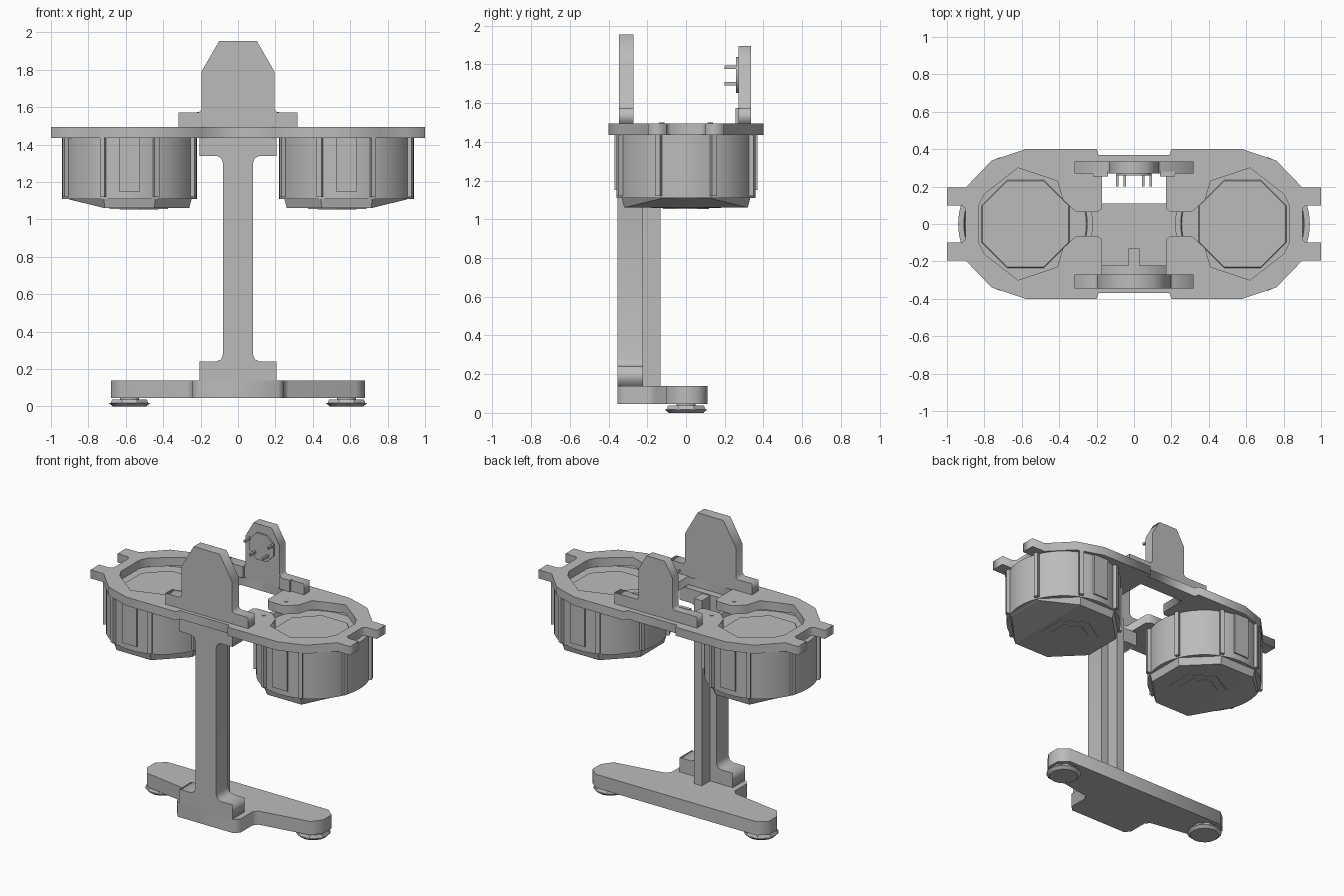
import bpy, bmesh, math
from mathutils import Matrix, Vector

cube = bpy.data.objects.get("Cube")
if cube:
    bpy.data.objects.remove(cube, do_unlink=True)

grey = bpy.data.materials.new("plain_grey")
grey.use_nodes = True
grey.diffuse_color = (0.5, 0.5, 0.5, 1)
grey.node_tree.nodes["Principled BSDF"].inputs["Base Color"].default_value = (0.5, 0.5, 0.5, 1)


def add(name, mesh, smooth=False):
    ob = bpy.data.objects.new(name, mesh)
    bpy.context.collection.objects.link(ob)
    mesh.materials.clear()
    mesh.materials.append(grey)
    if smooth:
        bpy.ops.object.select_all(action='DESELECT')
        ob.select_set(True)
        bpy.context.view_layer.objects.active = ob
        bpy.ops.object.shade_smooth_by_angle(angle=math.radians(30))
    return ob


def from_bm(name, bm, smooth=False):
    mesh = bpy.data.meshes.new(name)
    bm.to_mesh(mesh)
    bm.free()
    return add(name, mesh, smooth)


def box(name, x0, x1, y0, y1, z0, z1):
    bm = bmesh.new()
    bmesh.ops.create_cube(bm, size=1)
    for v in bm.verts:
        v.co = Vector(((x0 + x1) / 2 + v.co.x * (x1 - x0),
                       (y0 + y1) / 2 + v.co.y * (y1 - y0),
                       (z0 + z1) / 2 + v.co.z * (z1 - z0)))
    return from_bm(name, bm)


def cone_bm(sides, r0, r1, z0, z1, x=0, y=0, turn=0.0):
    bm = bmesh.new()
    m = Matrix.Translation((x, y, (z0 + z1) / 2)) @ Matrix.Rotation(turn, 4, 'Z')
    bmesh.ops.create_cone(bm, cap_ends=True, segments=sides, radius1=r0,
                          radius2=r1, depth=z1 - z0, matrix=m)
    return bm


def slab(name, loops, low, high, upright=False):
    """Extrude closed loops (first outer, rest holes) along z, or along y if upright."""
    cu = bpy.data.curves.new(name, 'CURVE')
    cu.dimensions, cu.fill_mode, cu.extrude = '2D', 'BOTH', (high - low) / 2
    for pts in loops:
        sp = cu.splines.new('POLY')
        sp.points.add(len(pts) - 1)
        for p, (a, b) in zip(sp.points, pts):
            p.co = (a, b, 0, 1)
        sp.use_cyclic_u = True
    tmp = bpy.data.objects.new("profile", cu)
    bpy.context.collection.objects.link(tmp)
    dg = bpy.context.evaluated_depsgraph_get()
    mesh = bpy.data.meshes.new_from_object(tmp.evaluated_get(dg))
    bpy.data.objects.remove(tmp, do_unlink=True)
    mid = (low + high) / 2
    if upright:
        mesh.transform(Matrix.Translation((0, mid, 0)) @ Matrix.Rotation(math.pi / 2, 4, 'X'))
    else:
        mesh.transform(Matrix.Translation((0, 0, mid)))
    mesh.name = name
    bm = bmesh.new()
    bm.from_mesh(mesh)
    bmesh.ops.remove_doubles(bm, verts=bm.verts, dist=1e-5)
    bmesh.ops.recalc_face_normals(bm, faces=bm.faces)
    bm.to_mesh(mesh)
    bm.free()
    return add(name, mesh)


def mirror_x(pts):
    return pts + [(-a, b) for a, b in reversed(pts)]


def mirror_xy(pts):
    return mirror_x(pts + [(a, -b) for a, b in reversed(pts)])


# Top frame with one connected opening
outer = [(.19, .37), (.2, .4), (.58, .4), (.76, .34), (.9, .195), (1, .195),
         (1, .1), (.92, .1), (.9, .08)]
opening = [(.17, .27), (.17, .085), (.195, .065), (.31, .065), (.38, .13),
           (.41, .23), (.62, .3), (.8, .16), (.83, .1)]
slab("top_frame", [mirror_xy(outer), mirror_xy(opening)], 1.435, 1.495)
for sx in (-1, 1):
    for sy in (-1, 1):
        from_bm("frame_screw", cone_bm(4, .014, .014, 1.49, 1.499, sx * .285, sy * .125))

# Column with flared ends, and its rear web
column = [(.205, .14), (.205, .24), (.115, .24), (.09, .252), (.08, .28),
          (.08, 1.3), (.09, 1.328), (.115, 1.34), (.205, 1.34), (.205, 1.436)]
slab("column", [mirror_x(column)], -.355, -.222, True)
box("column_web", -.03, .03, -.225, -.132, .14, 1.43)

# Base with front step
base = [(.62, .11), (.68, .06), (.68, -.03), (.63, -.1), (.27, -.16), (.245, -.19),
        (.245, -.32), (.215, -.355)]
base_ob = slab("base", [mirror_x(base)], .045, .14)

# Feet
for x in (-.58, .58):
    from_bm("foot_stem", cone_bm(16, .05, .05, .03, .05, x))
    from_bm("foot_nut", cone_bm(8, .11, .1, .016, .038, x, 0, math.pi / 8))
    from_bm("foot_pad", cone_bm(16, .09, .11, 0, .018, x), True)

# Brackets standing on the frame
front = [(.318, 1.49), (.318, 1.572), (.21, 1.572), (.195, 1.587), (.195, 1.79), (.1, 1.955)]
slab("front_bracket", [mirror_x(front)], -.345, -.27, True)
rear = [(.318, 1.49), (.318, 1.572), (.145, 1.572), (.13, 1.587), (.13, 1.79), (.07, 1.895)]
slab("rear_bracket", [mirror_x(rear)], .27, .335, True)
for s in (-1, 1):
    box("bracket_pad", s * .18 - .04, s * .18 + .04, .255, .28, 1.495, 1.575)

# Round plate and pins on the rear bracket
plate = [(.1 * math.cos(a), 1.745 + .1 * math.sin(a))
         for a in (math.pi * (i + .5) / 4 for i in range(8))]
slab("pin_plate", [plate], .258, .272, True)
for s in (-1, 1):
    for x, z in ((.05, 1.7), (.09, 1.785)):
        box("pin", s * x - .007, s * x + .007, .2, .262, z - .008, z + .008)

# Drums hanging below the frame
for s in (-1, 1):
    cx = s * .58
    bm = cone_bm(64, .36, .36, 1.11, 1.437, cx)
    top = max(bm.faces, key=lambda f: f.calc_center_median().z)
    bmesh.ops.inset_region(bm, faces=[top], thickness=.03)
    bmesh.ops.inset_region(bm, faces=[top], thickness=.005)
    for v in top.verts:
        v.co.z -= .03
    from_bm("drum", bm, True)
    from_bm("drum_floor", cone_bm(8, .26, .25, 1.4, 1.412, cx, 0, math.pi / 8))

    # Underside, rising towards the outer edge
    bm = cone_bm(8, .345, .36, 1.06, 1.112, cx, 0, math.pi / 8)
    under = min(bm.faces, key=lambda f: f.calc_center_median().z)
    fold = [v for v in under.verts if .05 < s * (v.co.x - cx) < .2]
    for v in under.verts:
        if s * (v.co.x - cx) > .2:
            v.co.z = 1.106
    bmesh.utils.face_split(under, fold[0], fold[1])
    from_bm("drum_underside", bm)
    for r, z in ((.18, 1.057), (.12, 1.054)):
        from_bm("underside_plate", cone_bm(6, r, r, z, 1.062, cx - s * .05))

    # Ribs on the corners, with front and rear panels
    for k in range(8):
        a = math.pi * (k + .5) / 4
        rib = box("drum_rib", .35, .382, -.014, .014, 1.12, 1.437)
        rib.data.transform(Matrix.Translation((cx, 0, 0)) @ Matrix.Rotation(a, 4, 'Z'))
    for side in (-1, 1):
        box("drum_panel", cx - .055, cx + .055, min(side * .34, side * .368),
            max(side * .34, side * .368), 1.15, 1.437)
